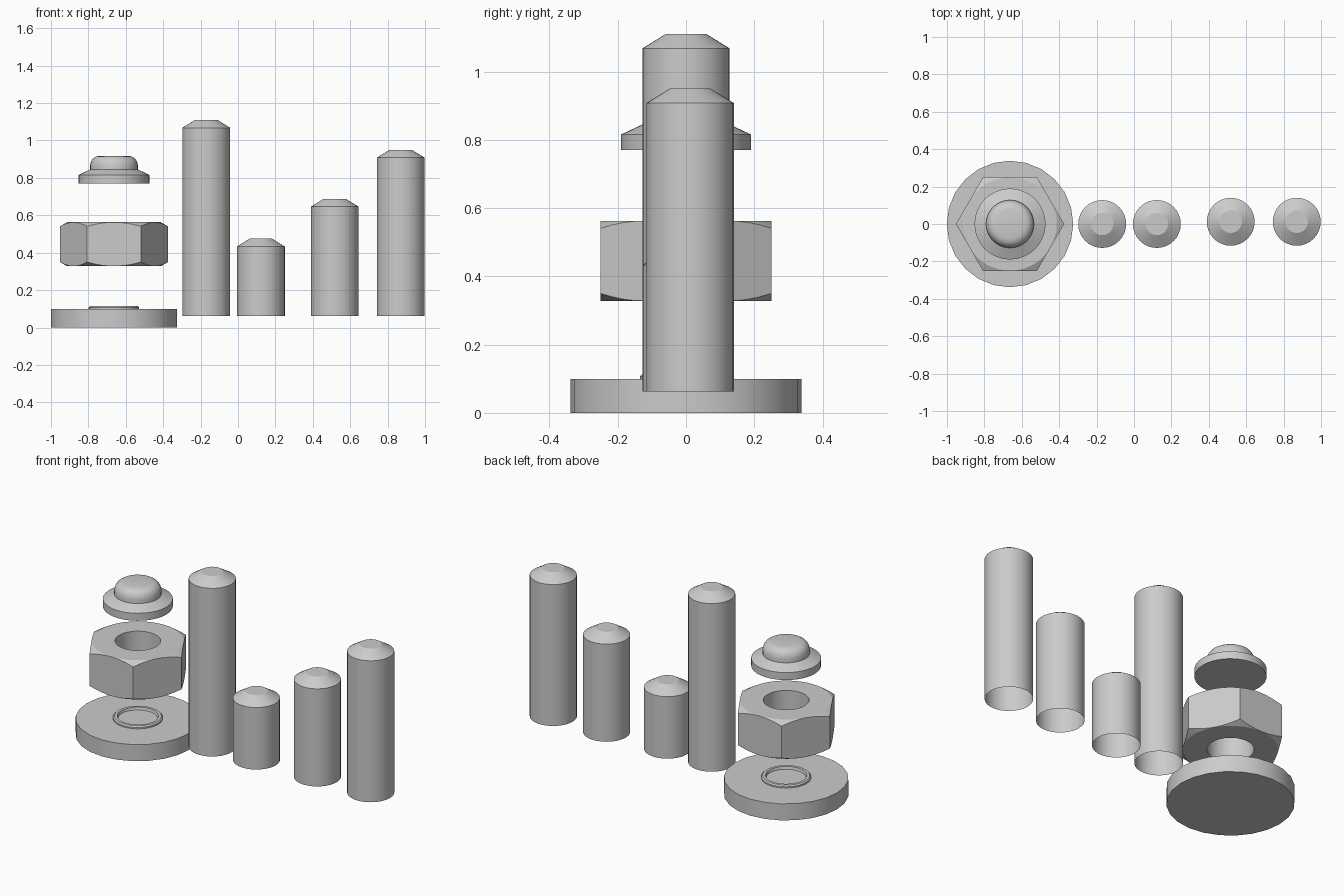
import bpy, bmesh, math

if "Cube" in bpy.data.objects:
    bpy.data.objects.remove(bpy.data.objects["Cube"])

CX = -0.663  # axis of the washer / nut / cap stack


def finish(name, bm, loc, angle=30):
    bmesh.ops.recalc_face_normals(bm, faces=bm.faces[:])
    me = bpy.data.meshes.new(name)
    bm.to_mesh(me)
    bm.free()
    ob = bpy.data.objects.new(name, me)
    ob.location = loc
    bpy.context.collection.objects.link(ob)
    bpy.ops.object.select_all(action='DESELECT')
    bpy.context.view_layer.objects.active = ob
    ob.select_set(True)
    if angle:
        bpy.ops.object.shade_smooth_by_angle(angle=math.radians(angle))
    return ob


def lathe(name, profile, loc, n=32, cap_start=True, cap_end=True, loop=False, angle=30):
    """Revolve (radius, z) points around z."""
    bm = bmesh.new()
    rings = [[bm.verts.new((r * math.cos(2 * math.pi * i / n),
                            r * math.sin(2 * math.pi * i / n), z))
              for i in range(n)] for r, z in profile]
    pairs = list(zip(rings, rings[1:]))
    if loop:
        pairs.append((rings[-1], rings[0]))
    for a, b in pairs:
        for i in range(n):
            j = (i + 1) % n
            bm.faces.new((a[i], a[j], b[j], b[i]))
    if cap_start and not loop:
        bm.faces.new(rings[0])
    if cap_end and not loop:
        bm.faces.new(rings[-1])
    return finish(name, bm, loc, angle)


# washer disc and the raised ring on it
lathe("washer_disc", [(0.338, 0), (0.338, 0.099)], (CX, 0, 0), n=24)
lathe("washer_ring", [(0.135, 0.097), (0.135, 0.107), (0.128, 0.114),
                      (0.112, 0.114), (0.107, 0.097)], (CX, 0, 0), loop=True)

# hex nut: prism trimmed by a double-chamfered round with a bore
NZ0, NZ1 = 0.328, 0.563
nut = lathe("hex_nut", [(0.289, NZ0), (0.289, NZ1)], (CX, 0, 0), n=6, angle=0)
trim = lathe("nut_trim", [(0.124, NZ0 - 0.001), (0.248, NZ0 - 0.001), (0.312, NZ0 + 0.035),
                          (0.312, NZ1 - 0.035), (0.248, NZ1 + 0.001), (0.124, NZ1 + 0.001)],
             (CX, 0, 0), n=48, loop=True, angle=0)
trim.hide_render = True
trim.hide_set(True)
mod = nut.modifiers.new("trim", 'BOOLEAN')
mod.operation = 'INTERSECT'
mod.solver = 'EXACT'
mod.object = trim
bpy.ops.object.select_all(action='DESELECT')
bpy.context.view_layer.objects.active = nut
nut.select_set(True)
bpy.ops.object.modifier_apply(modifier="trim")
bpy.ops.object.shade_smooth_by_angle(angle=math.radians(20))
bpy.data.objects.remove(trim)

# flanged cap with a rounded dome
lathe("flanged_cap", [(0.19, 0.771), (0.19, 0.816), (0.128, 0.845), (0.128, 0.868),
                      (0.123, 0.888), (0.112, 0.904), (0.096, 0.914), (0.075, 0.918)],
      (CX, 0, 0))

# four chamfered pins, open underneath
pins = [("pin_tallest", -0.17, 0, 1.11), ("pin_shortest", 0.122, 0, 0.475),
        ("pin_medium", 0.517, 0.012, 0.688), ("pin_tall", 0.87, 0.012, 0.95)]
for name, x, y, top in pins:
    lathe(name, [(0.128, 0.062), (0.128, top - 0.042), (0.06, top)],
          (x, y, 0), cap_start=False)
